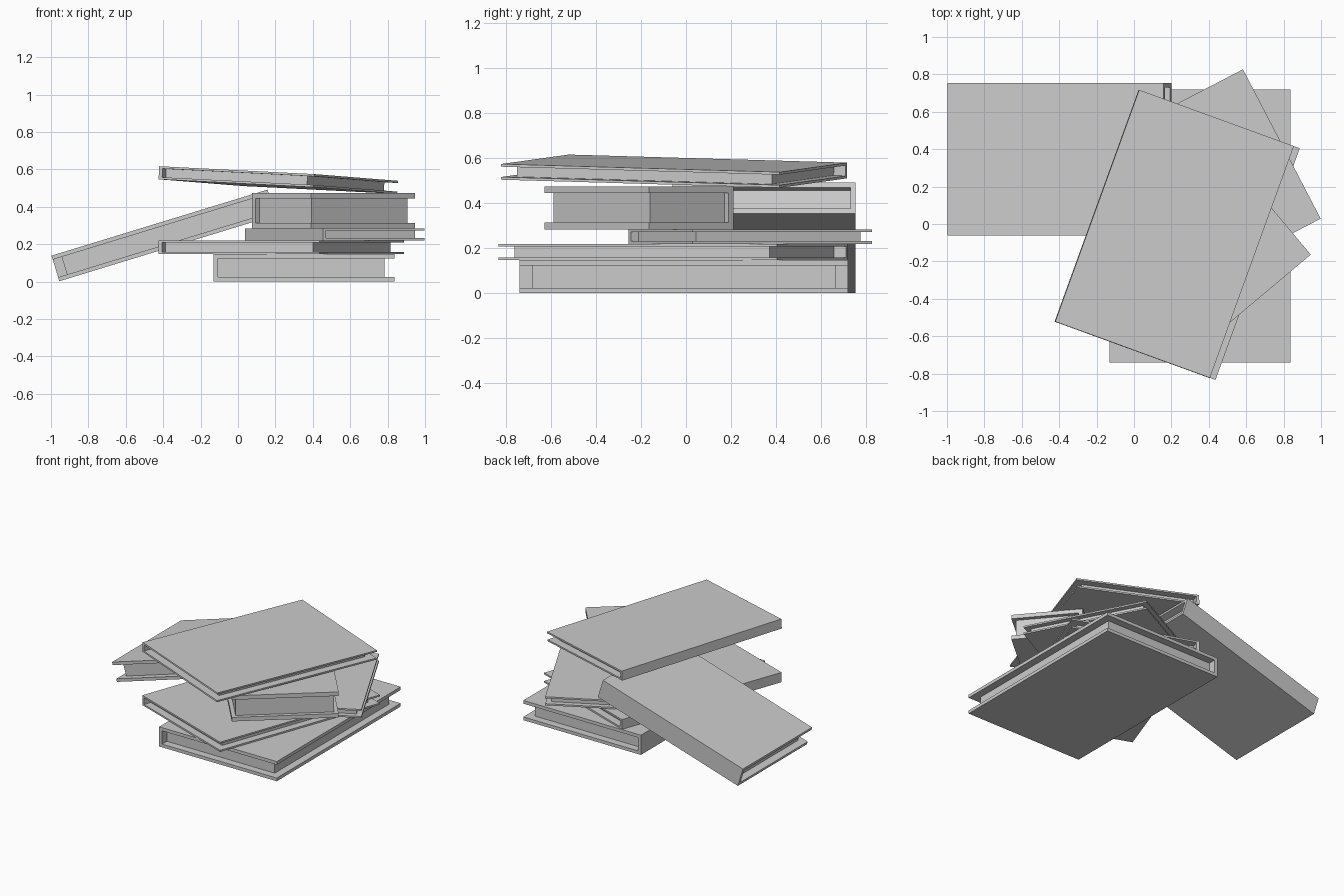
import bpy
import bmesh
from math import radians

cube = bpy.data.objects.get("Cube")
if cube:
    bpy.data.objects.remove(cube, do_unlink=True)

grey = bpy.data.materials.new("light_grey")
grey.use_nodes = True
colour = (0.6, 0.6, 0.6, 1)
grey.diffuse_color = colour
grey.node_tree.nodes["Principled BSDF"].inputs["Base Color"].default_value = colour


def extrude_profile(name, profile, y_min, y_max, location, rotation):
    """Extrude an x-z outline along y into a flat-faced object."""
    bm = bmesh.new()
    face = bm.faces.new([bm.verts.new((x, y_min, z)) for x, z in profile])
    result = bmesh.ops.extrude_face_region(bm, geom=[face])
    moved = [v for v in result["geom"] if isinstance(v, bmesh.types.BMVert)]
    bmesh.ops.translate(bm, verts=moved, vec=(0, y_max - y_min, 0))
    bmesh.ops.recalc_face_normals(bm, faces=bm.faces)
    mesh = bpy.data.meshes.new(name)
    bm.to_mesh(mesh)
    bm.free()
    mesh.materials.append(grey)
    obj = bpy.data.objects.new(name, mesh)
    obj.location = location
    obj.rotation_euler = [radians(a) for a in rotation]
    bpy.context.collection.objects.link(obj)


def book(name, size, board, inset, location, rotation):
    """Wrap-around cover with its spine on local -x, and a recessed page block."""
    x, y, z = (s / 2 for s in size)
    spine = -x + max(board, 0.02)
    inner = z - board
    cover = [(-x, -z), (x, -z), (x, -inner), (spine, -inner),
             (spine, inner), (x, inner), (x, z), (-x, z)]
    pages = [(spine, -inner), (x - inset, -inner), (x - inset, inner), (spine, inner)]
    extrude_profile(name + "_cover", cover, -y, y, location, rotation)
    extrude_profile(name + "_pages", pages, inset - y, y - inset, location, rotation)


# Stack, from the bottom up
book("bottom_book", (0.97, 1.46, 0.147), 0.024, 0.056, (0.353, -0.01, 0.0735), (0, 0, 0))
book("second_book", (0.915, 1.318, 0.073), 0.012, 0.056, (0.231, -0.058, 0.1835), (0, 0, -20))
book("small_thin_book", (0.614, 0.90, 0.064), 0.012, 0.038, (0.518, 0.286, 0.252), (0, 0, 27.5))
book("small_thick_book", (0.49, 0.725, 0.191), 0.03, 0.028, (0.51, -0.209, 0.3795), (0, 0, -50))

# Book leaning against the stack, and the tilted one on top
book("leaning_book", (0.814, 1.208, 0.143), 0.022, 0.05, (-0.3985, 0.346, 0.247), (17, 0, -90))
book("top_book", (0.881, 1.318, 0.07), 0.012, 0.056, (0.215, -0.053, 0.543), (-1.56, 2.73, -20))
